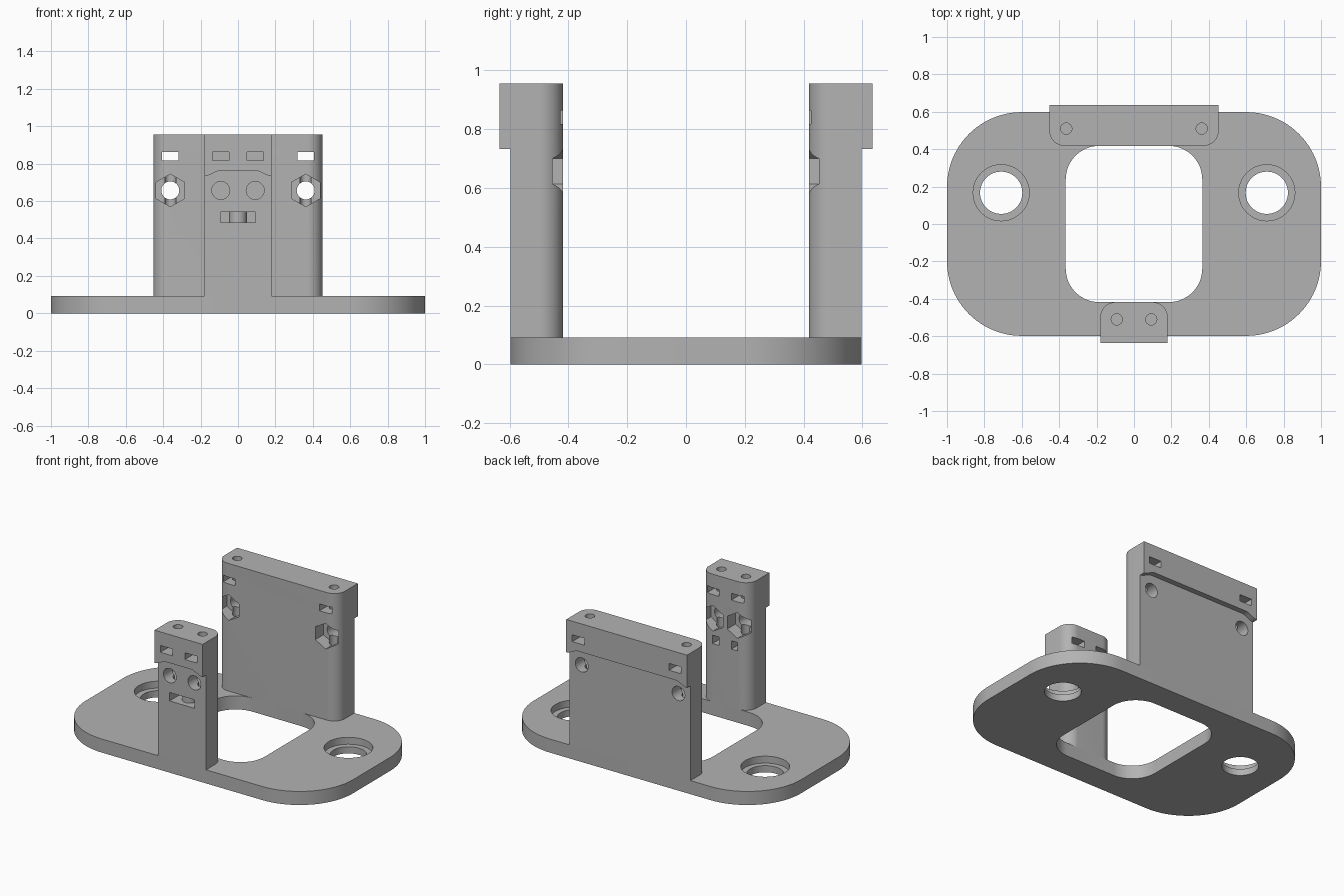
import bpy, bmesh, math
from mathutils import Matrix, Vector

if "Cube" in bpy.data.objects:
    bpy.data.objects.remove(bpy.data.objects["Cube"])

GREY = (0.45, 0.45, 0.45, 1)
grey = bpy.data.materials.new("plain grey")
grey.use_nodes = True
grey.diffuse_color = GREY
grey.node_tree.nodes["Principled BSDF"].inputs["Base Color"].default_value = GREY

BASE_TOP, POST_TOP = 0.092, 0.955
INNER, OUTER, LIP = 0.418, 0.598, 0.635


def prism(name, points, offset):
    """Extrude a closed outline of 3D points along offset."""
    bm = bmesh.new()
    face = bm.faces.new([bm.verts.new(p) for p in points])
    ext = bmesh.ops.extrude_face_region(bm, geom=[face])
    moved = [v for v in ext["geom"] if isinstance(v, bmesh.types.BMVert)]
    bmesh.ops.translate(bm, verts=moved, vec=offset)
    bmesh.ops.recalc_face_normals(bm, faces=bm.faces)
    mesh = bpy.data.meshes.new(name)
    bm.to_mesh(mesh)
    bm.free()
    mesh.materials.append(grey)
    obj = bpy.data.objects.new(name, mesh)
    bpy.context.collection.objects.link(obj)
    return obj


def upright(name, outline, z0, z1):
    return prism(name, [(x, y, z0) for x, y in outline], (0, 0, z1 - z0))


def across(name, outline, y0, y1):
    return prism(name, [(x, y0, z) for x, z in outline], (0, y1 - y0, 0))


def ring(cx, cy, r, n=40, start=0):
    return [(cx + r * math.cos(start + math.tau * i / n),
             cy + r * math.sin(start + math.tau * i / n)) for i in range(n)]


def rect(x0, x1, y0, y1):
    return [(x0, y0), (x1, y0), (x1, y1), (x0, y1)]


def rounded(x0, x1, y0, y1, r, corners=(0, 1, 2, 3), n=16):
    """Rectangle with the listed corners rounded, counted from upper right."""
    pts = []
    for i, (x, y, sx, sy) in enumerate([(x1, y1, -1, -1), (x0, y1, 1, -1),
                                        (x0, y0, 1, 1), (x1, y0, -1, 1)]):
        if i not in corners:
            pts.append((x, y))
            continue
        for k in range(n + 1):
            a = (i + k / n) * math.pi / 2
            pts.append((x + sx * r + r * math.cos(a), y + sy * r + r * math.sin(a)))
    return pts


def cut(obj, *cutters):
    for c in cutters:
        c.hide_render = True
        mod = obj.modifiers.new("cut", "BOOLEAN")
        mod.operation, mod.solver, mod.object = "DIFFERENCE", "EXACT", c
        bpy.context.view_layer.objects.active = obj
        bpy.ops.object.modifier_apply(modifier=mod.name)
        bpy.data.objects.remove(c)


def finish(obj):
    bpy.ops.object.select_all(action="DESELECT")
    obj.select_set(True)
    bpy.context.view_layer.objects.active = obj
    bpy.ops.object.shade_smooth_by_angle(angle=math.radians(30))


# Base plate with a rounded window and two counterbored mounting holes
plate = upright("base_plate", rounded(-1, 1, -OUTER, OUTER, 0.4, n=24), 0, BASE_TOP)
cut(plate, upright("window", rounded(-0.365, 0.365, -INNER, INNER, 0.18), -0.1, 0.2))
for x in (-0.71, 0.71):
    cut(plate, upright("bolt_hole", ring(x, 0.167, 0.113, 48), -0.1, 0.2),
        upright("counterbore", ring(x, 0.167, 0.15, 48), 0.045, 0.2))
finish(plate)


def post(name, side, half, hole_x):
    """Upright post; side is +1 at the back and -1 at the front."""
    ys = sorted((side * INNER, side * LIP))
    inner_corners = (2, 3) if side > 0 else (0, 1)
    body = upright(name, rounded(-half, half, *ys, 0.08, inner_corners),
                   BASE_TOP, POST_TOP)
    # Recess below the overhanging lip, its top dipping at both ends
    dip = []
    for i in range(13):
        t = i / 12
        dip.append((half - 0.09 * t, 0.733 + 0.03 * t * t * (3 - 2 * t)))
    edge = [(half + 0.1, 0), (half + 0.1, 0.733)] + dip
    outline = edge + [(-x, z) for x, z in reversed(edge)]
    cut(body, across("lip_recess", outline, side * OUTER, side * 0.8))
    # Screw holes, hexagonal nut pockets and nut slots
    for x in (-hole_x, hole_x):
        cut(body,
            across("cross_hole", ring(x, 0.657, 0.048), side * 0.3, side * 0.8),
            across("nut_pocket", ring(x, 0.657, 0.087, 6, math.pi / 2),
                   side * 0.3, side * 0.505),
            upright("screw_hole", ring(x, side * 0.51, 0.03, 24), 0.55, 1.1),
            across("nut_slot", rect(x - 0.045, x + 0.045, 0.817, 0.863),
                   side * 0.3, side * 0.8))
    return body


back_post = post("back_post", 1, 0.452, 0.362)
finish(back_post)

# Front post has a tie slot looping around a round-nosed core
front_post = post("front_post", -1, 0.18, 0.092)
nose = [(0.047 * math.cos(a), -0.515 - 0.047 * math.sin(a))
        for a in [math.pi * i / 16 for i in range(17)]]
loop = [(0.094, -0.3), (0.094, -0.8), (-0.094, -0.8), (-0.094, -0.3), (-0.047, -0.3)]
cut(front_post, upright("tie_slot", loop + nose[::-1] + [(0.047, -0.3)], 0.485, 0.542))
finish(front_post)
